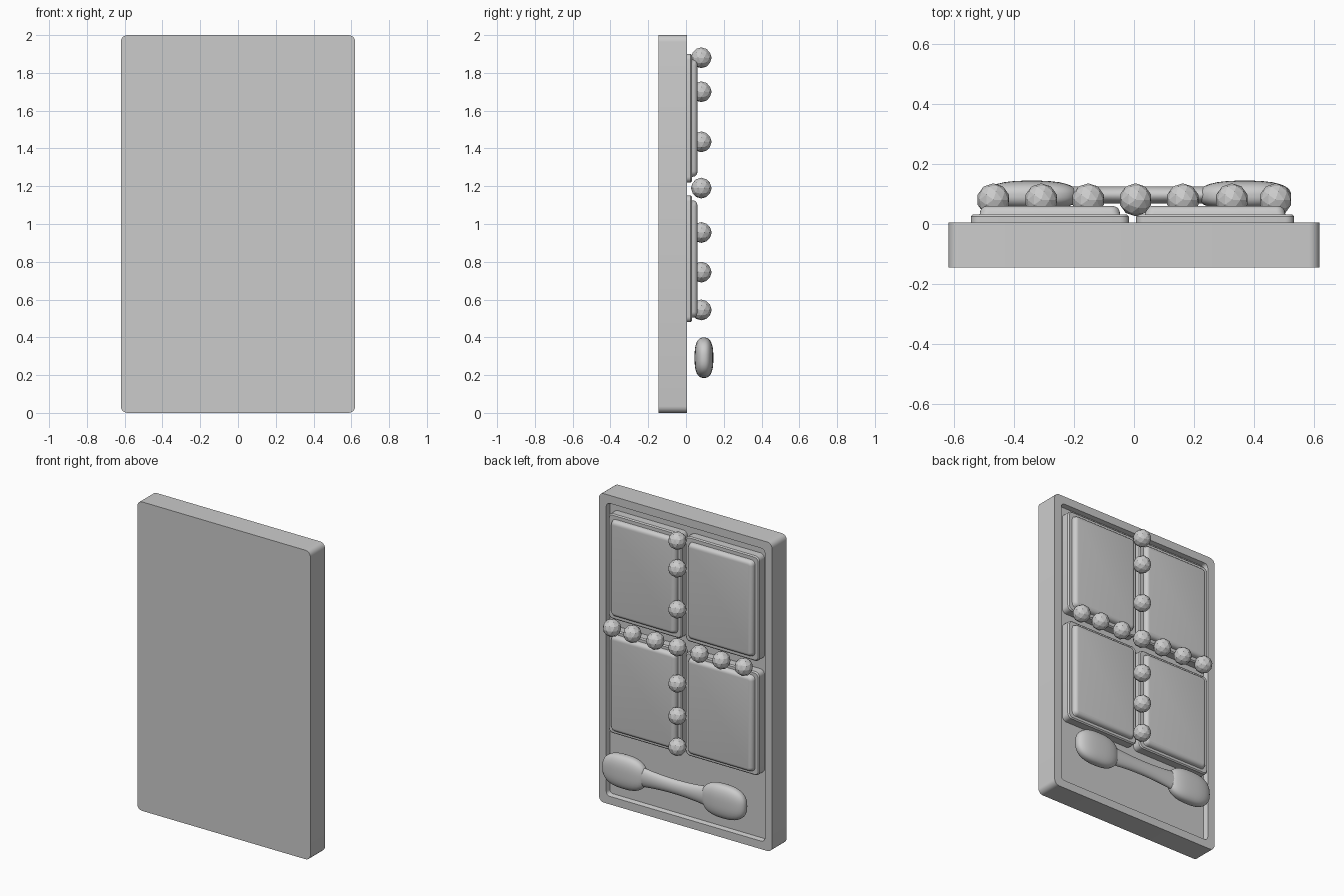
import bpy, bmesh, math

if "Cube" in bpy.data.objects:
    bpy.data.objects.remove(bpy.data.objects["Cube"])


def finish(name, bm, smooth=True):
    bmesh.ops.recalc_face_normals(bm, faces=bm.faces)
    me = bpy.data.meshes.new(name)
    bm.to_mesh(me)
    bm.free()
    ob = bpy.data.objects.new(name, me)
    bpy.context.collection.objects.link(ob)
    if smooth:
        bpy.ops.object.select_all(action='DESELECT')
        ob.select_set(True)
        bpy.context.view_layer.objects.active = ob
        bpy.ops.object.shade_smooth_by_angle(angle=math.radians(35))
    return ob


def loft(name, rings):
    """Skin a list of closed rings of points and cap both ends."""
    bm = bmesh.new()
    loops = [[bm.verts.new(p) for p in ring] for ring in rings]
    for a, b in zip(loops, loops[1:]):
        n = len(a)
        for i in range(n):
            j = (i + 1) % n
            bm.faces.new((a[i], a[j], b[j], b[i]))
    bm.faces.new(loops[0])
    bm.faces.new(loops[-1])
    return finish(name, bm)


def rounded_rect(cx, cz, hw, hh, r, y, seg=5):
    pts = []
    for k, (sx, sz) in enumerate([(1, 1), (-1, 1), (-1, -1), (1, -1)]):
        for i in range(seg + 1):
            a = math.pi / 2 * (k + i / seg)
            pts.append((cx + sx * (hw - r) + r * math.cos(a), y,
                        cz + sz * (hh - r) + r * math.sin(a)))
    return pts


# Board with a shallow tray in its back
loft("board", [rounded_rect(0, 1, *s) for s in [
    (0.62, 1.0, 0.035, -0.145), (0.62, 1.0, 0.035, 0.005),
    (0.568, 0.948, 0.025, 0.005), (0.562, 0.942, 0.022, -0.025)]])

# Four stepped panels
for row, cz, hh in (("upper", 1.56, 0.34), ("lower", 0.815, 0.335)):
    for side, cx in (("left", -0.281), ("right", 0.271)):
        rings = [(0.264, hh, 0.03, -0.03), (0.264, hh, 0.03, 0.025),
                 (0.257, hh - 0.007, 0.025, 0.032), (0.235, 0.311, 0.025, 0.032)]
        # rounded edge of the raised centre
        for i in range(6):
            a = math.pi / 2 * i / 5
            d = 0.024 * (1 - math.cos(a))
            rings.append((0.234 - d, 0.31 - d, 0.03 - d, 0.036 + 0.024 * math.sin(a)))
        loft(f"{row}_{side}_panel", [rounded_rect(cx, cz, *s) for s in rings])


# Cross of faceted beads
def bead(name, x, z):
    bm = bmesh.new()
    bmesh.ops.create_icosphere(bm, subdivisions=2, radius=0.055)
    bmesh.ops.translate(bm, verts=bm.verts, vec=(x, 0.081, z))
    finish(name, bm, smooth=False)


for i, x in enumerate((-0.47, -0.31, -0.153, 0.005, 0.163, 0.327, 0.473)):
    bead(f"row_bead_{i}", x, 1.19)
for i, z in enumerate((1.88, 1.70, 1.435, 0.955, 0.745, 0.545)):
    bead(f"column_bead_{i}", 0.005, z)

# Handle bar: rounded ends, narrow waist
rings = []
for i in range(17):
    t = -1 + i / 8
    hz = 0.046 + 0.022 * t * t
    rings.append([(0.015 + 0.27 * t, 0.097 + 0.029 * math.cos(a), 0.292 + hz * math.sin(a))
                  for a in (math.tau * k / 24 for k in range(24))])
loft("handle_bar", rings)

# Handle ends: soft boxy ellipsoids
for side, cx in (("left", -0.342), ("right", 0.37)):
    bm = bmesh.new()
    bmesh.ops.create_uvsphere(bm, u_segments=32, v_segments=20, radius=1)
    for v in bm.verts:
        p = 2.6
        n = sum(abs(c) ** p for c in v.co) ** (1 / p)
        v.co = (cx + 0.155 * v.co.x / n, 0.095 + 0.05 * v.co.y / n, 0.292 + 0.107 * v.co.z / n)
    finish(f"{side}_handle_end", bm)
